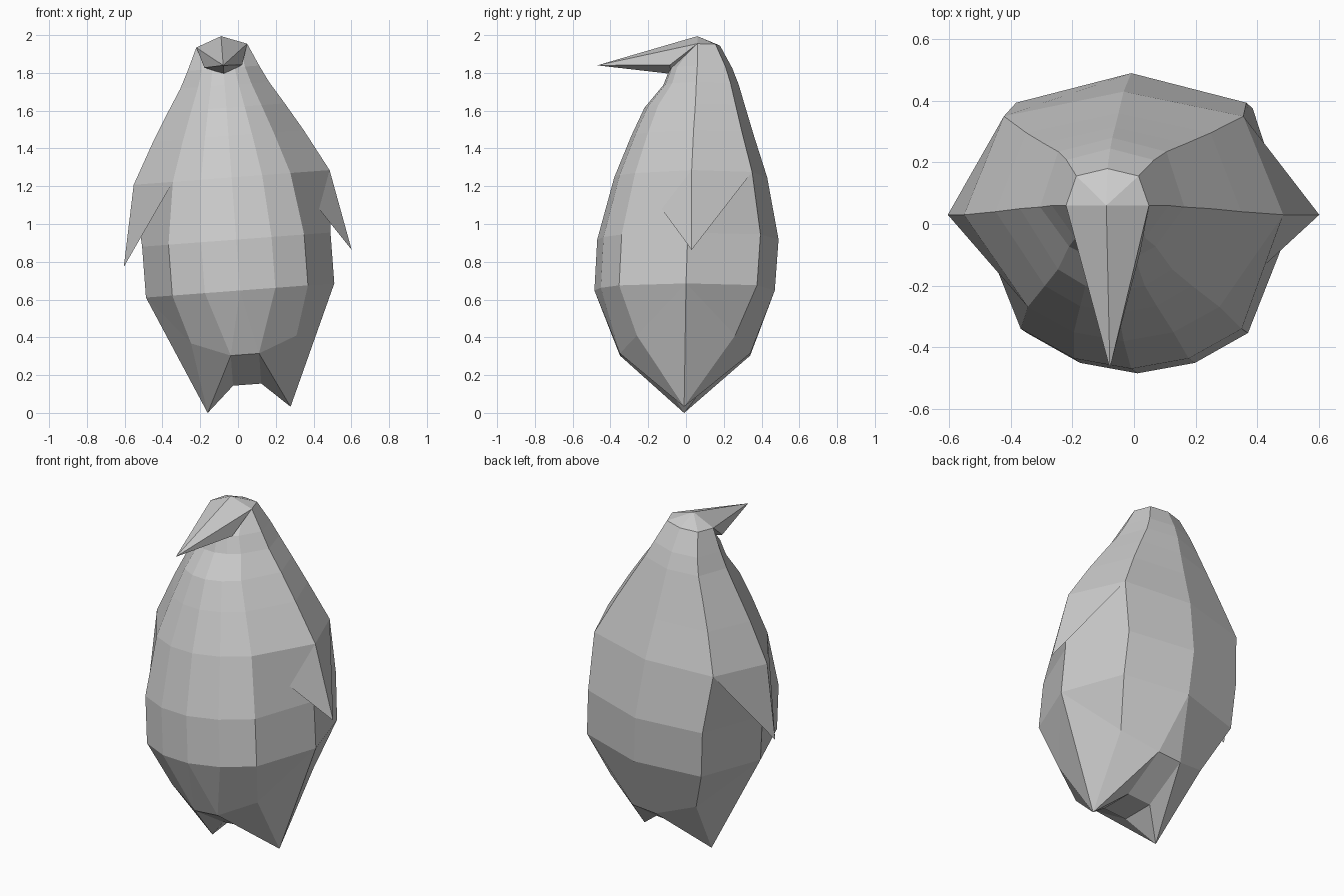
import bpy, bmesh, math
from mathutils import Matrix, Vector

cube = bpy.data.objects.get("Cube")
if cube:
    bpy.data.objects.remove(cube, do_unlink=True)

grey = bpy.data.materials.new("plain grey")
grey.use_nodes = True
COLOUR = (0.6, 0.6, 0.6, 1)
grey.diffuse_color = COLOUR
grey.node_tree.nodes["Principled BSDF"].inputs["Base Color"].default_value = COLOUR

# The whole figure leans slightly to its right
LEAN = Matrix.Translation((0.06, 0, 0)) @ Matrix.Rotation(math.radians(-4.3), 4, 'Y')


def finish(name, bm):
    bmesh.ops.recalc_face_normals(bm, faces=bm.faces)
    bm.transform(LEAN)
    mesh = bpy.data.meshes.new(name)
    bm.to_mesh(mesh)
    bm.free()
    mesh.materials.append(grey)
    obj = bpy.data.objects.new(name, mesh)
    bpy.context.collection.objects.link(obj)
    return obj


def hull(name, points):
    bm = bmesh.new()
    for p in points:
        bm.verts.new(p)
    bmesh.ops.convex_hull(bm, input=bm.verts[:])
    return finish(name, bm)


def mirror(points, side):
    return [(side * x, y, z) for x, y, z in points]


def ring(z, centre, width, front, back, corner):
    """Ten-sided section: right side, front, left side, then back."""
    f, b = front - centre, back - centre
    half = [(1, 0), (corner, 0.73 * f), (corner * 0.52, 0.93 * f)]
    pts = [(-x * width, centre + y, z) for x, y in half]
    pts.append((0, front, z))
    pts += [(x * width, centre + y, z) for x, y in reversed(half)]
    pts += [(0.75 * width, centre + 0.8 * b, z), (0, back, z),
            (-0.75 * width, centre + 0.8 * b, z)]
    return pts


# Body: stacked sections of height, centre, half width, front, back, corner
sections = [
    (0.65, 0, 0.5, -0.485, 0.47, 0.72),
    (0.92, 0.01, 0.5, -0.47, 0.49, 0.72),
    (1.25, 0.03, 0.52, -0.38, 0.43, 0.6),
    (1.47, 0.04, 0.4, -0.29, 0.36, 0.6),
    (1.62, 0.05, 0.31, -0.22, 0.315, 0.6),
    (1.74, 0.055, 0.235, -0.12, 0.28, 0.6),
    (1.83, 0.06, 0.19, -0.085, 0.245, 0.6),
    (1.95, 0.06, 0.135, 0.04, 0.18, 0.7),
]
bm = bmesh.new()
rings = [[bm.verts.new(p) for p in ring(*s)] for s in sections]
for low, high in zip(rings, rings[1:]):
    for i in range(len(low)):
        j = (i + 1) % len(low)
        bm.faces.new((low[i], low[j], high[j], high[i]))

# Crown of the head
crown = bm.verts.new((0, 0.06, 2.0))
top = rings[-1]
for i, v in enumerate(top):
    bm.faces.new((v, top[(i + 1) % len(top)], crown))

# Lower body tapering into two pointed feet with a notch between them
base = rings[0]
inner = {}
for side, (s, fc, fm, bc) in {-1: (0, 1, 2, 9), 1: (6, 5, 4, 7)}.items():
    lower = [(0.22, -0.01, 0.016), (0.28, -0.26, 0.39), (0.075, -0.35, 0.31),
             (0.28, 0.26, 0.39), (0.075, 0.34, 0.31),
             (0.075, -0.1, 0.15), (0.075, 0.1, 0.15)]
    tip, front_c, front_m, back_c, back_m, notch_f, notch_b = [
        bm.verts.new(p) for p in mirror(lower, side)]
    for face in [(base[s], base[fc], front_c), (base[s], front_c, tip),
                 (base[fc], base[fm], front_m, front_c),
                 (front_c, front_m, tip), (front_m, notch_f, tip),
                 (base[s], base[bc], back_c), (base[s], back_c, tip),
                 (base[bc], base[8], back_m, back_c),
                 (back_c, back_m, tip), (back_m, notch_b, tip),
                 (notch_f, notch_b, tip),
                 (base[fm], base[3], front_m)]:
        bm.faces.new(face)
    inner[side] = (front_m, notch_f, notch_b, back_m)
left, right = inner[1], inner[-1]
bm.faces.new((base[3], left[0], right[0]))
bm.faces.new((base[8], left[3], right[3]))
for i in range(3):
    bm.faces.new((left[i], left[i + 1], right[i + 1], right[i]))
finish("body", bm)

# Wings: pointed flaps hanging from the shoulder section
shoulder = ring(*sections[2])
for side, label in ((1, "left"), (-1, "right")):
    wing = [shoulder[5], shoulder[6], shoulder[7]]
    hull(label + "_wing", mirror(wing + [(0.605, 0.03, 0.82)], side))

# Beak: long wedge running forward from the crown
hull("beak", [(0, 0.06, 2.0), (0.135, 0.06, 1.95), (-0.135, 0.06, 1.95),
              (0.1, -0.085, 1.84), (-0.1, -0.085, 1.84),
              (0, -0.08, 1.8), (0, -0.47, 1.845)])
